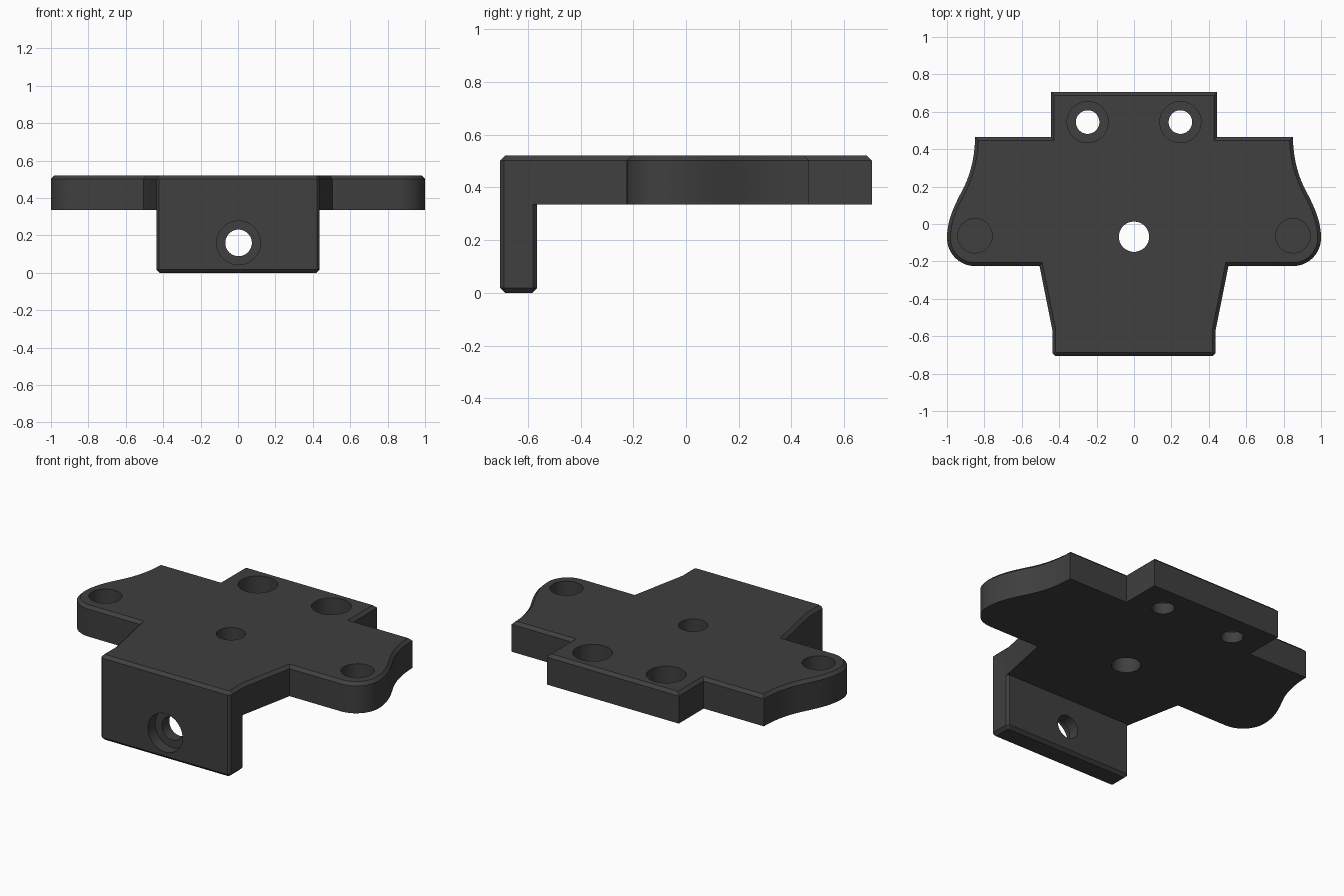
import bpy, bmesh, math
from mathutils import Vector
from mathutils.geometry import interpolate_bezier

if "Cube" in bpy.data.objects:
    bpy.data.objects.remove(bpy.data.objects["Cube"])

TOP, UNDER, CHAMFER = 0.52, 0.335, 0.018

dark = bpy.data.materials.new("dark grey plastic")
dark.diffuse_color = (0.05, 0.05, 0.05, 1)
dark.use_nodes = True
dark.node_tree.nodes["Principled BSDF"].inputs["Base Color"].default_value = dark.diffuse_color


def prism(name, outline, z0, z1, chamfer_z):
    """Extrude an outline and chamfer the rim lying at chamfer_z."""
    bm = bmesh.new()
    face = bm.faces.new([bm.verts.new((x, y, z0)) for x, y in outline])
    ext = bmesh.ops.extrude_face_region(bm, geom=[face])
    for v in ext["geom"]:
        if isinstance(v, bmesh.types.BMVert):
            v.co.z = z1
    bmesh.ops.recalc_face_normals(bm, faces=bm.faces)
    rim = [e for e in bm.edges if all(abs(v.co.z - chamfer_z) < 1e-5 for v in e.verts)]
    bmesh.ops.bevel(bm, geom=rim, offset=CHAMFER, offset_type='OFFSET',
                    segments=1, affect='EDGES', profile=0.5)
    bmesh.ops.recalc_face_normals(bm, faces=bm.faces)
    mesh = bpy.data.meshes.new(name)
    bm.to_mesh(mesh)
    bm.free()
    mesh.materials.append(dark)
    obj = bpy.data.objects.new(name, mesh)
    bpy.context.collection.objects.link(obj)
    return obj


def combine(obj, tool, operation):
    """Apply a boolean and remove the tool object."""
    bpy.context.view_layer.objects.active = obj
    mod = obj.modifiers.new("boolean", 'BOOLEAN')
    mod.operation, mod.solver, mod.object = operation, 'EXACT', tool
    bpy.ops.object.modifier_apply(modifier=mod.name)
    bpy.data.objects.remove(tool)


def drill(obj, radius, start, end):
    """Cut a round hole between two points."""
    a, b = Vector(start), Vector(end)
    bpy.ops.mesh.primitive_cylinder_add(vertices=48, radius=radius, depth=(b - a).length,
                                        location=(a + b) / 2)
    tool = bpy.context.object
    tool.rotation_euler = (b - a).to_track_quat('Z', 'Y').to_euler()
    tool.data.materials.append(dark)
    bpy.context.view_layer.update()
    combine(obj, tool, 'DIFFERENCE')


def bez(a, b, c, d):
    pts = interpolate_bezier(*[Vector((*p, 0)) for p in (a, b, c, d)], 10)
    return [(p.x, p.y) for p in pts]


# Right half of the plate outline, from the back tab round to the front
half = [(0.445, 0.705), (0.445, 0.465)]
half += bez((0.85, 0.465), (0.85, 0.36), (0.875, 0.26), (0.918, 0.18))
half += bez((0.918, 0.18), (0.96, 0.10), (1.0, 0.02), (1.0, -0.075))[1:]
half += [(0.85 + 0.15 * math.cos(t * math.pi / 20), -0.075 - 0.15 * math.sin(t * math.pi / 20))
         for t in range(1, 11)]
half += [(0.505, -0.225), (0.437, -0.565), (0.437, -0.69), (0.422, -0.705)]
outline = half + [(-x, y) for x, y in reversed(half)]
plate = prism("mounting_plate", outline, UNDER, TOP, TOP)

# Front flange hanging below the plate
side = [(0.422, -0.565), (0.437, -0.58), (0.437, -0.69), (0.422, -0.705)]
flange = prism("front_flange", side + [(-x, y) for x, y in reversed(side)], 0, UNDER, 0)
combine(plate, flange, 'UNION')

# Stepped screw holes in the back tab and blind sockets in the ears
for s in (-1, 1):
    drill(plate, 0.11, (s * 0.248, 0.545, TOP - 0.12), (s * 0.248, 0.545, 0.7))
    drill(plate, 0.063, (s * 0.248, 0.545, 0.2), (s * 0.248, 0.545, 0.7))
    drill(plate, 0.092, (s * 0.85, -0.063, TOP - 0.12), (s * 0.85, -0.063, 0.7))

# Centre hole and stepped hole through the flange
drill(plate, 0.081, (0, -0.068, 0.2), (0, -0.068, 0.7))
drill(plate, 0.117, (0.003, -0.8, 0.16), (0.003, -0.635, 0.16))
drill(plate, 0.071, (0.003, -0.8, 0.16), (0.003, -0.45, 0.16))

# One colour, crisp chamfers and smooth curves
plate.data.materials.clear()
plate.data.materials.append(dark)
for f in plate.data.polygons:
    f.material_index = 0
bpy.ops.object.select_all(action='DESELECT')
plate.select_set(True)
bpy.context.view_layer.objects.active = plate
bpy.ops.object.shade_smooth_by_angle(angle=math.radians(25))
